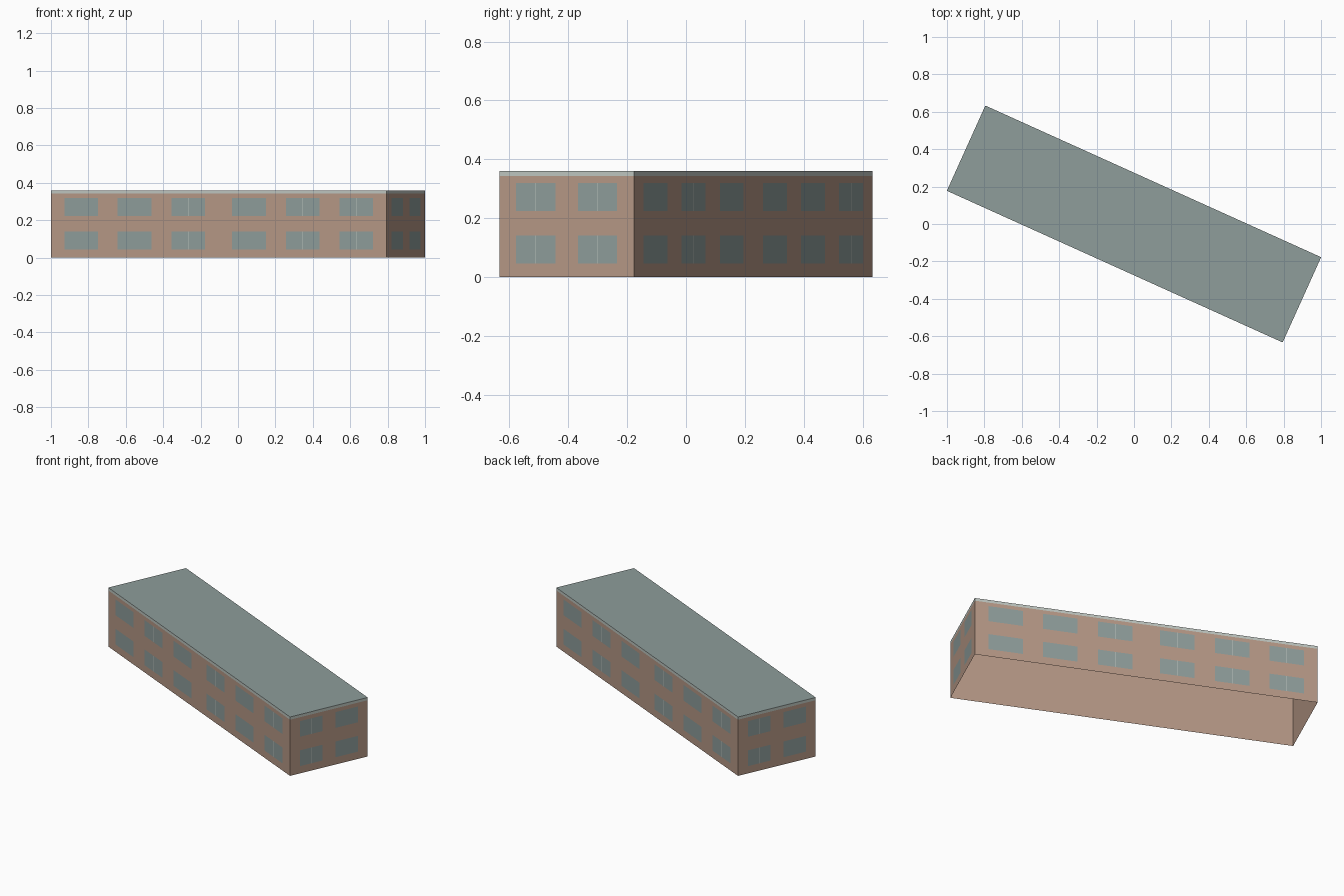
import bpy, bmesh, math
from mathutils import Matrix, Vector

cube = bpy.data.objects.get("Cube")
if cube:
    bpy.data.objects.remove(cube, do_unlink=True)

LENGTH, WIDTH, EAVES, TOP = 1.97, 0.50, 0.343, 0.36
TURN = Matrix.Rotation(math.radians(-24.3), 4, "Z")


def material(name, rgb):
    """Flat material from display colour values, stored as linear."""
    lin = [((c / 255 + 0.055) / 1.055) ** 2.4 for c in rgb]
    m = bpy.data.materials.new(name)
    m.use_nodes = True
    m.diffuse_color = (*lin, 1)
    m.node_tree.nodes["Principled BSDF"].inputs["Base Color"].default_value = (*lin, 1)
    return m


brick = material("tan wall", (182, 152, 134))
glass = material("grey green glass", (142, 157, 155))
roofing = material("grey green roof", (142, 157, 155))
trim = material("pale trim", (190, 198, 192))


def finish(name, bm, mat):
    mesh = bpy.data.meshes.new(name)
    bm.to_mesh(mesh)
    bm.free()
    mesh.materials.append(mat)
    obj = bpy.data.objects.new(name, mesh)
    obj.matrix_world = TURN
    bpy.context.collection.objects.link(obj)
    return obj


def ring(name, z0, z1, mat):
    """Four upright sides around the footprint, open above and below."""
    bm = bmesh.new()
    bmesh.ops.create_cube(bm, size=1)
    caps = [f for f in bm.faces if abs(f.normal.z) > 0.5]
    bmesh.ops.delete(bm, geom=caps, context="FACES_ONLY")
    bmesh.ops.scale(bm, vec=(LENGTH, WIDTH, z1 - z0), verts=bm.verts)
    bmesh.ops.translate(bm, vec=(0, 0, (z0 + z1) / 2), verts=bm.verts)
    return finish(name, bm, mat)


# Shell of the building, open underneath
ring("walls", 0, EAVES, brick)
ring("roof_edge", EAVES, TOP, trim)
bm = bmesh.new()
bmesh.ops.create_grid(bm, x_segments=1, y_segments=1, size=0.5)
bmesh.ops.scale(bm, vec=(LENGTH, WIDTH, 1), verts=bm.verts)
bmesh.ops.translate(bm, vec=(0, 0, TOP), verts=bm.verts)
finish("roof", bm, roofing)


def plate(bm, side, u, z, w, h, out):
    """Thin upright panel on a side given by its turn and distance."""
    angle, dist = side
    place = Matrix.Rotation(angle, 4, "Z") @ Matrix.Translation((u, -dist - out, z))
    corners = ((-w, -h), (w, -h), (w, h), (-w, h))
    bm.faces.new([bm.verts.new(place @ Vector((a / 2, 0, b / 2))) for a, b in corners])


# Windows: two rows on every side, each with a thin centre bar
long_columns = [s * c for s in (-1, 1) for c in (0.178, 0.494, 0.807)]
end_columns = [-0.115, 0.115]
sides = {
    "front": (0, WIDTH / 2, long_columns, 0.197),
    "left": (math.pi / 2, LENGTH / 2, end_columns, 0.146),
    "back": (math.pi, WIDTH / 2, long_columns, 0.197),
    "right": (-math.pi / 2, LENGTH / 2, end_columns, 0.146),
}
for label, (angle, dist, columns, width) in sides.items():
    panes, bars = bmesh.new(), bmesh.new()
    for u in columns:
        for z in (0.093, 0.272):
            plate(panes, (angle, dist), u, z, width, 0.096, 0.001)
            plate(bars, (angle, dist), u, z, 0.0015, 0.096, 0.002)
    finish(label + "_windows", panes, glass)
    finish(label + "_window_bars", bars, trim)
